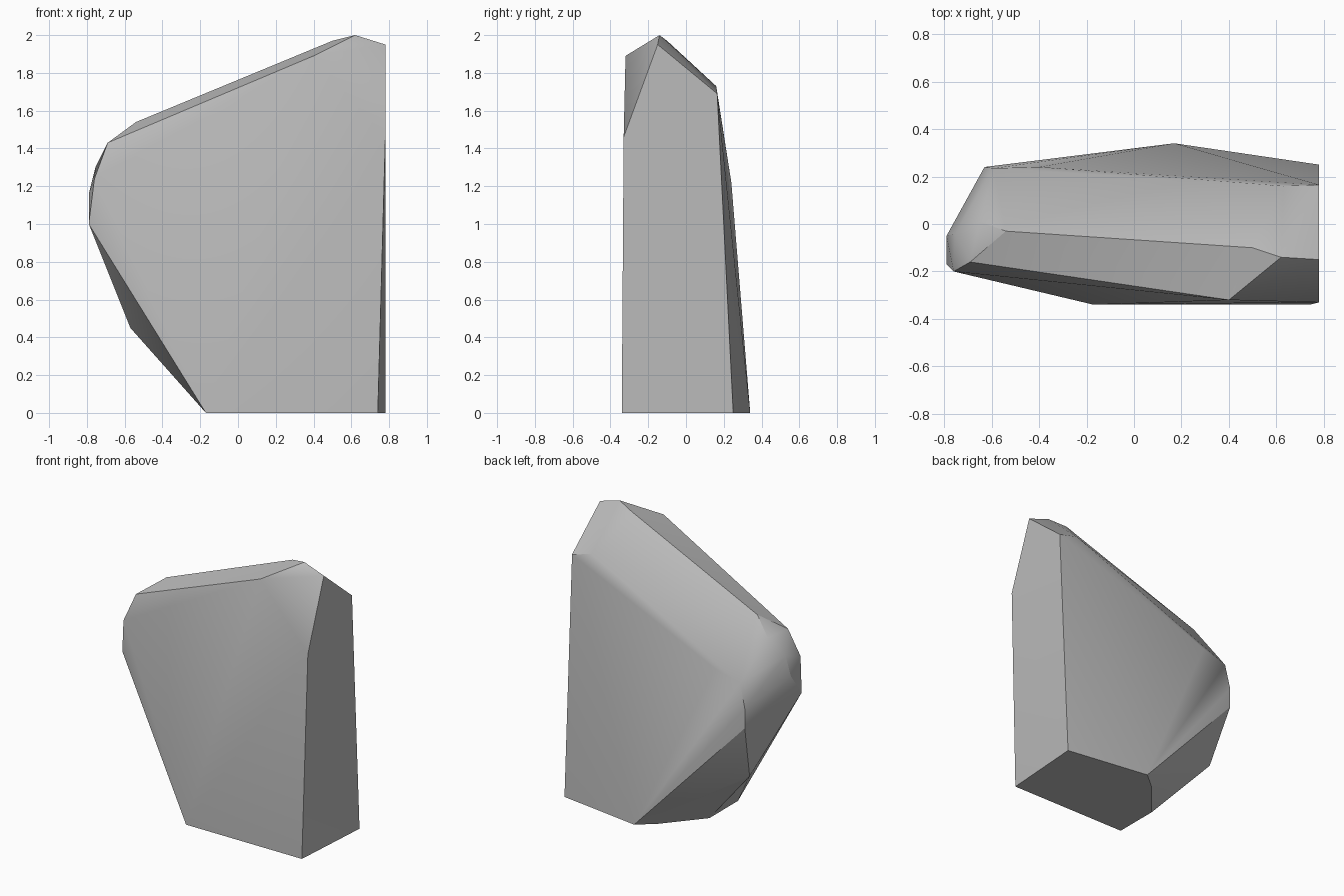
import bpy
import bmesh

cube = bpy.data.objects.get("Cube")
if cube:
    bpy.data.objects.remove(cube, do_unlink=True)

# Stone colour
stone = bpy.data.materials.new("stone_grey")
stone.use_nodes = True
grey = (0.5, 0.5, 0.5, 1)
stone.diffuse_color = grey
stone.node_tree.nodes["Principled BSDF"].inputs["Base Color"].default_value = grey

# Corners of the chiselled boulder
base = [(-.17, -.34, 0), (.74, -.34, 0), (.78, .25, 0),
        (.17, .34, 0), (.05, .24, 0), (-.17, -.02, 0)]
left_flank = [(-.57, .10, .45), (-.79, -.17, 1.0), (-.79, -.05, 1.16),
              (-.76, -.20, 1.24), (-.755, -.04, 1.3), (-.63, .24, .86),
              (-.63, .24, 1.0)]
front_ridge = [(-.69, -.16, 1.43), (.40, -.32, 1.89), (.78, -.33, 1.46)]
crest = [(-.65, .01, 1.42), (-.54, -.03, 1.54), (.50, -.10, 1.97),
         (.62, -.14, 2.0), (.78, -.15, 1.95)]
back_ridge = [(-.59, .235, 1.17), (-.40, .24, 1.22),
              (.63, .16, 1.73), (.78, .165, 1.69)]

# Wrap the corners in a convex skin
bm = bmesh.new()
for corner in base + left_flank + front_ridge + crest + back_ridge:
    bm.verts.new(corner)
hull = bmesh.ops.convex_hull(bm, input=bm.verts[:])
spare = {v for v in hull["geom_interior"] + hull["geom_unused"]
         if isinstance(v, bmesh.types.BMVert)}
bmesh.ops.delete(bm, geom=list(spare), context='VERTS')
bmesh.ops.dissolve_limit(bm, angle_limit=0.01, verts=bm.verts[:], edges=bm.edges[:])
bmesh.ops.recalc_face_normals(bm, faces=bm.faces[:])

mesh = bpy.data.meshes.new("boulder")
bm.to_mesh(mesh)
bm.free()
mesh.materials.append(stone)
boulder = bpy.data.objects.new("boulder", mesh)
bpy.context.collection.objects.link(boulder)

# Soft facets with crisp main edges
bpy.ops.object.select_all(action='DESELECT')
boulder.select_set(True)
bpy.context.view_layer.objects.active = boulder
bpy.ops.object.shade_smooth_by_angle(angle=0.5)
